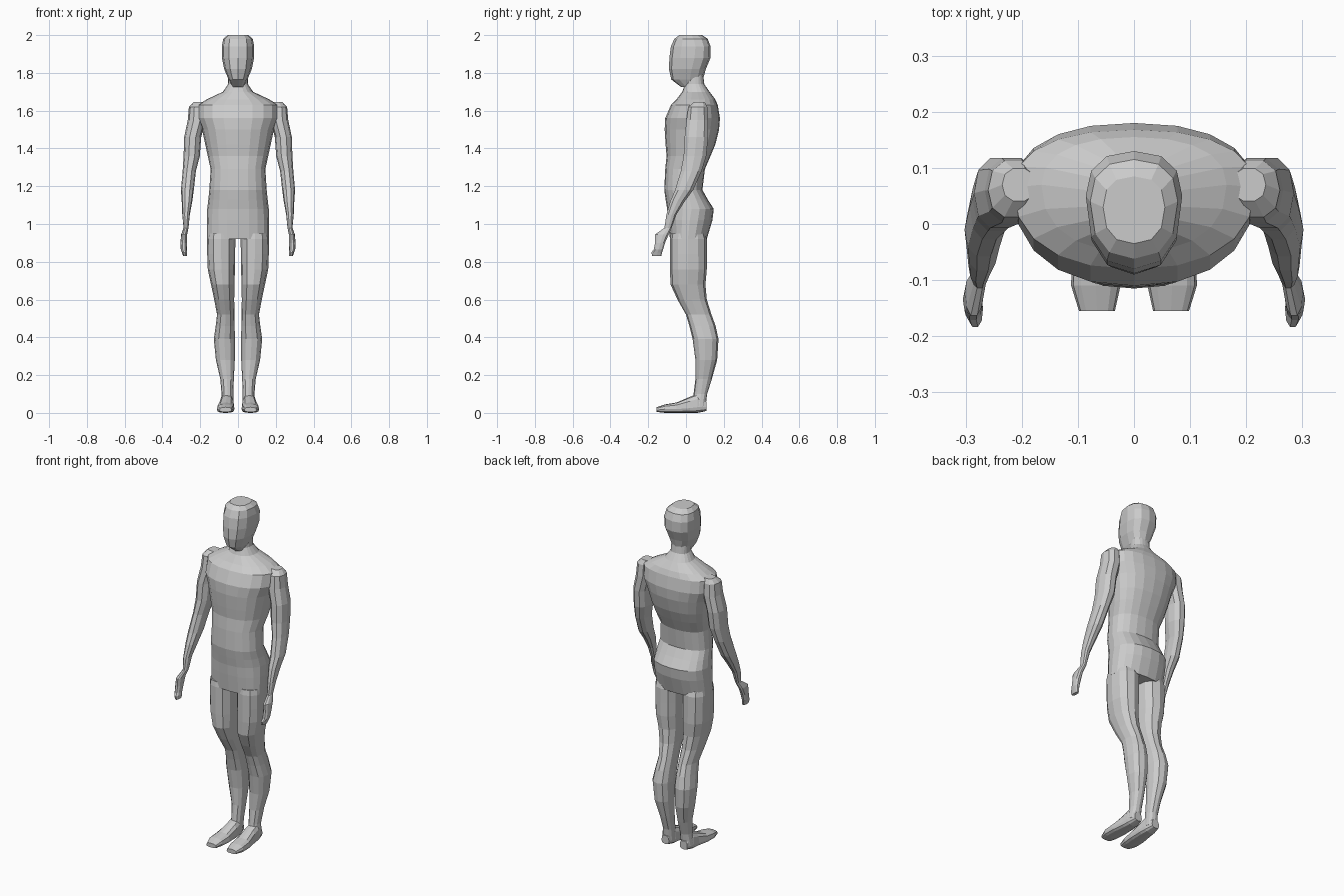
import bpy, bmesh
from math import cos, sin, pi


def loft(name, rings, sides=16, power=2.3, along_y=False, mirror=False):
    """Skin cross-sections given as (level, centre x, half width, low, widest, high).
    Low/widest/high run along y, or along z when the loft goes along y."""
    bm = bmesh.new()
    loops = []
    for level, cx, w, lo, mid, hi in rings:
        loop = []
        for i in range(sides):
            a = 2 * pi * i / sides
            c, s = cos(a), sin(a)
            u = abs(c) ** (2 / power) * (1 if c > 0 else -1)
            v = abs(s) ** (2 / power)
            d = mid + v * (hi - mid) if s > 0 else mid - v * (mid - lo)
            x = cx + w * u
            loop.append(bm.verts.new((x, level, d) if along_y else (x, d, level)))
        loops.append(loop)
    for a, b in zip(loops, loops[1:]):
        for i in range(sides):
            j = (i + 1) % sides
            bm.faces.new((a[i], a[j], b[j], b[i]))
    bm.faces.new(loops[0])
    bm.faces.new(loops[-1])
    bmesh.ops.recalc_face_normals(bm, faces=bm.faces)
    mesh = bpy.data.meshes.new(name)
    bm.to_mesh(mesh)
    bm.free()
    ob = bpy.data.objects.new(name, mesh)
    bpy.context.collection.objects.link(ob)
    if mirror:
        ob.modifiers.new("Mirror", "MIRROR").use_axis[0] = True
    return ob


# Torso from the crotch up through shoulders and neck
loft("torso", [
    (0.92, 0, .165, -.085, .01, .11),
    (1.02, 0, .165, -.095, .02, .14),
    (1.08, 0, .163, -.10, .03, .147),
    (1.13, 0, .157, -.108, .02, .115),
    (1.18, 0, .152, -.115, .00, .087),
    (1.29, 0, .145, -.11, .00, .10),
    (1.36, 0, .160, -.103, .03, .13),
    (1.42, 0, .173, -.108, .04, .155),
    (1.50, 0, .19, -.113, .05, .175),
    (1.56, 0, .215, -.11, .06, .18),
    (1.63, 0, .215, -.08, .065, .168),
    (1.66, 0, .165, -.05, .07, .155),
    (1.70, 0, .08, -.02, .06, .125),
    (1.74, 0, .053, -.005, .05, .097),
    (1.80, 0, .05, -.005, .05, .09),
], sides=20)

# Head, narrowing to the chin
loft("head", [
    (1.725, 0, .03, -.025, .03, .08),
    (1.765, 0, .05, -.078, .02, .09),
    (1.82, 0, .073, -.09, .03, .105),
    (1.88, 0, .085, -.088, .045, .13),
    (1.94, 0, .086, -.08, .05, .13),
    (1.98, 0, .078, -.062, .04, .115),
    (2.0, 0, .055, -.035, .03, .085),
], sides=12, power=2.4)

# Arm: deltoid, upper arm, forearm, wrist and closed hand
loft("arm", [
    (1.645, .205, .03, .04, .07, .10),
    (1.62, .215, .045, .01, .06, .115),
    (1.55, .218, .048, .00, .06, .12),
    (1.46, .24, .045, -.01, .055, .12),
    (1.36, .245, .043, -.015, .045, .11),
    (1.28, .258, .035, -.03, .03, .085),
    (1.18, .268, .034, -.06, -.01, .04),
    (1.12, .27, .028, -.085, -.045, -.005),
    (1.05, .275, .02, -.105, -.075, -.05),
    (0.98, .275, .013, -.115, -.095, -.075),
    (0.945, .285, .016, -.165, -.12, -.09),
    (0.90, .287, .018, -.165, -.135, -.11),
    (0.865, .287, .016, -.172, -.145, -.12),
    (0.85, .283, .014, -.185, -.15, -.125),
    (0.83, .28, .01, -.18, -.155, -.13),
], sides=10, mirror=True)

# Leg: thigh, knee, calf and ankle
loft("leg", [
    (0.95, .089, .07, -.08, .01, .10),
    (0.92, .089, .075, -.085, .01, .11),
    (0.84, .089, .074, -.085, .01, .11),
    (0.76, .088, .072, -.085, .012, .11),
    (0.68, .081, .062, -.082, .01, .103),
    (0.60, .073, .053, -.045, .03, .11),
    (0.52, .065, .046, .00, .06, .135),
    (0.46, .068, .05, .018, .08, .157),
    (0.39, .072, .056, .035, .10, .172),
    (0.28, .067, .05, .05, .10, .165),
    (0.18, .058, .036, .05, .09, .137),
    (0.10, .056, .031, .04, .08, .112),
    (0.03, .06, .035, .03, .07, .103),
], sides=12, mirror=True)

# Foot, from heel to toes
loft("foot", [
    (.108, .06, .024, .01, .03, .06),
    (.06, .06, .036, .00, .03, .10),
    (.02, .06, .04, .00, .025, .085),
    (-.05, .065, .046, .00, .02, .055),
    (-.11, .068, .044, .00, .02, .045),
    (-.155, .066, .032, .005, .015, .03),
], sides=12, power=2.8, along_y=True, mirror=True)
